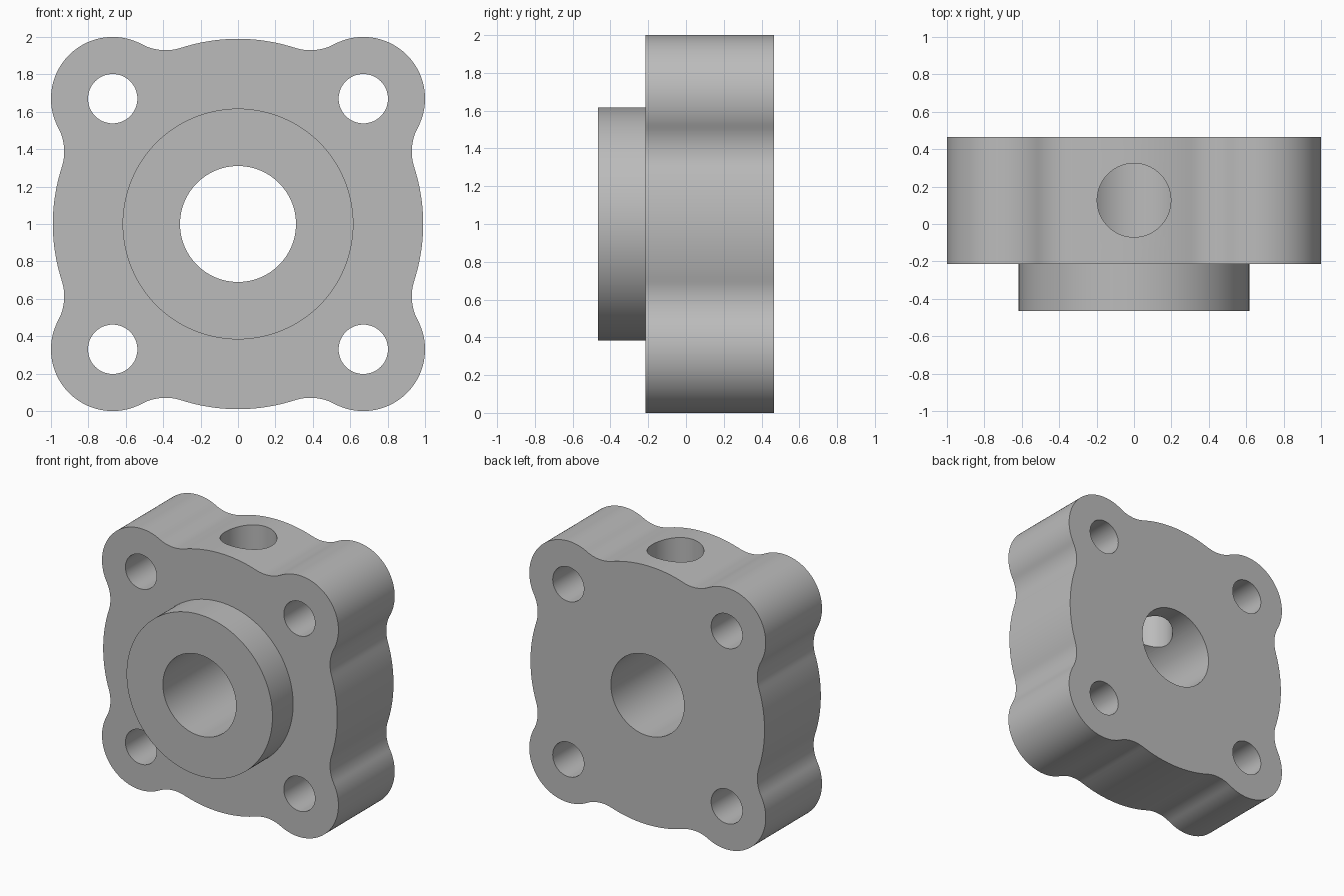
import bpy
import bmesh
from math import sin, cos, pi, atan2, hypot, acos, radians
from mathutils import Matrix, Vector

cube = bpy.data.objects.get("Cube")
if cube:
    bpy.data.objects.remove(cube, do_unlink=True)

# Overall proportions
DISC_R, LUG_R, LUG_POS, FILLET_R = 0.99, 0.33, 0.67, 0.27
FRONT, SHOULDER, BACK = -0.465, -0.215, 0.465
MID = Vector((0, 0, 1))

steel = bpy.data.materials.new("plain_grey")
steel.use_nodes = True
GREY = (0.5, 0.5, 0.5, 1)
steel.diffuse_color = GREY
steel.node_tree.nodes["Principled BSDF"].inputs["Base Color"].default_value = GREY


def make_object(name, bm):
    bmesh.ops.recalc_face_normals(bm, faces=bm.faces)
    mesh = bpy.data.meshes.new(name)
    bm.to_mesh(mesh)
    bm.free()
    mesh.materials.append(steel)
    obj = bpy.data.objects.new(name, mesh)
    bpy.context.collection.objects.link(obj)
    return obj


def cylinder(name, radius, start, end, segments=96):
    """Closed cylinder between two points."""
    start, end = Vector(start), Vector(end)
    axis = end - start
    turn = axis.to_track_quat('Z', 'Y').to_matrix().to_4x4()
    bm = bmesh.new()
    bmesh.ops.create_cone(bm, cap_ends=True, segments=segments, radius1=radius,
                          radius2=radius, depth=axis.length,
                          matrix=Matrix.Translation((start + end) / 2) @ turn)
    return make_object(name, bm)


def arc(centre, radius, a0, a1, steps):
    """Points along an arc, leaving out the last one."""
    return [centre + radius * Vector((cos(a), sin(a)))
            for a in (a0 + (a1 - a0) * i / steps for i in range(steps))]


def angle(v):
    return atan2(v.y, v.x)


def flange_outline():
    """Round disc blended into four corner lugs by tangent hollow fillets."""
    lug = Vector((LUG_POS, LUG_POS))
    reach, a, b = hypot(*lug), DISC_R + FILLET_R, LUG_R + FILLET_R
    spread = acos((a * a + reach * reach - b * b) / (2 * a * reach))
    low = a * Vector((cos(pi / 4 - spread), sin(pi / 4 - spread)))
    high = Vector((low.y, low.x))
    touch = angle(low - lug)
    quarter = arc(Vector((0, 0)), DISC_R, -angle(low), angle(low), 20)
    quarter += arc(low, FILLET_R, angle(low) + pi, angle(lug - low), 14)
    quarter += arc(lug, LUG_R, touch, pi / 2 - touch, 48)
    quarter += arc(high, FILLET_R, angle(lug - high), angle(high) - pi, 14)
    return [Matrix.Rotation(k * pi / 2, 2) @ p for k in range(4) for p in quarter]


def boolean(target, tool, operation):
    mod = target.modifiers.new(operation.title(), 'BOOLEAN')
    mod.operation = operation
    mod.solver = 'EXACT'
    mod.object = tool
    bpy.context.view_layer.objects.active = target
    bpy.ops.object.modifier_apply(modifier=mod.name)
    bpy.data.objects.remove(tool, do_unlink=True)


# Flange plate
bm = bmesh.new()
face = bm.faces.new([bm.verts.new((p.x, SHOULDER, p.y + MID.z)) for p in flange_outline()])
side = bmesh.ops.extrude_face_region(bm, geom=[face])["geom"]
bmesh.ops.translate(bm, vec=(0, BACK - SHOULDER, 0),
                    verts=[g for g in side if isinstance(g, bmesh.types.BMVert)])
if face.is_valid and len({f for e in face.edges for f in e.link_faces}) == 1:
    bm.faces.remove(face)
flange = make_object("flange_body", bm)

# Raised front boss
boolean(flange, cylinder("boss", 0.617, (0, FRONT, 1), (0, 0, 1), 128), 'UNION')

# Central bore, corner bolt holes and top port
boolean(flange, cylinder("bore_cutter", 0.31, (0, -1, 1), (0, 1, 1)), 'DIFFERENCE')
for sx in (-1, 1):
    for sz in (-1, 1):
        x, z = sx * LUG_POS, MID.z + sz * LUG_POS
        boolean(flange, cylinder("bolt_cutter", 0.132, (x, -1, z), (x, 1, z), 64), 'DIFFERENCE')
boolean(flange, cylinder("port_cutter", 0.197, (0, 0.127, 1), (0, 0.127, 2.5), 80), 'DIFFERENCE')

# Smooth curved walls, crisp rims
bpy.ops.object.select_all(action='DESELECT')
flange.select_set(True)
bpy.context.view_layer.objects.active = flange
bpy.ops.object.shade_smooth_by_angle(angle=radians(30))
